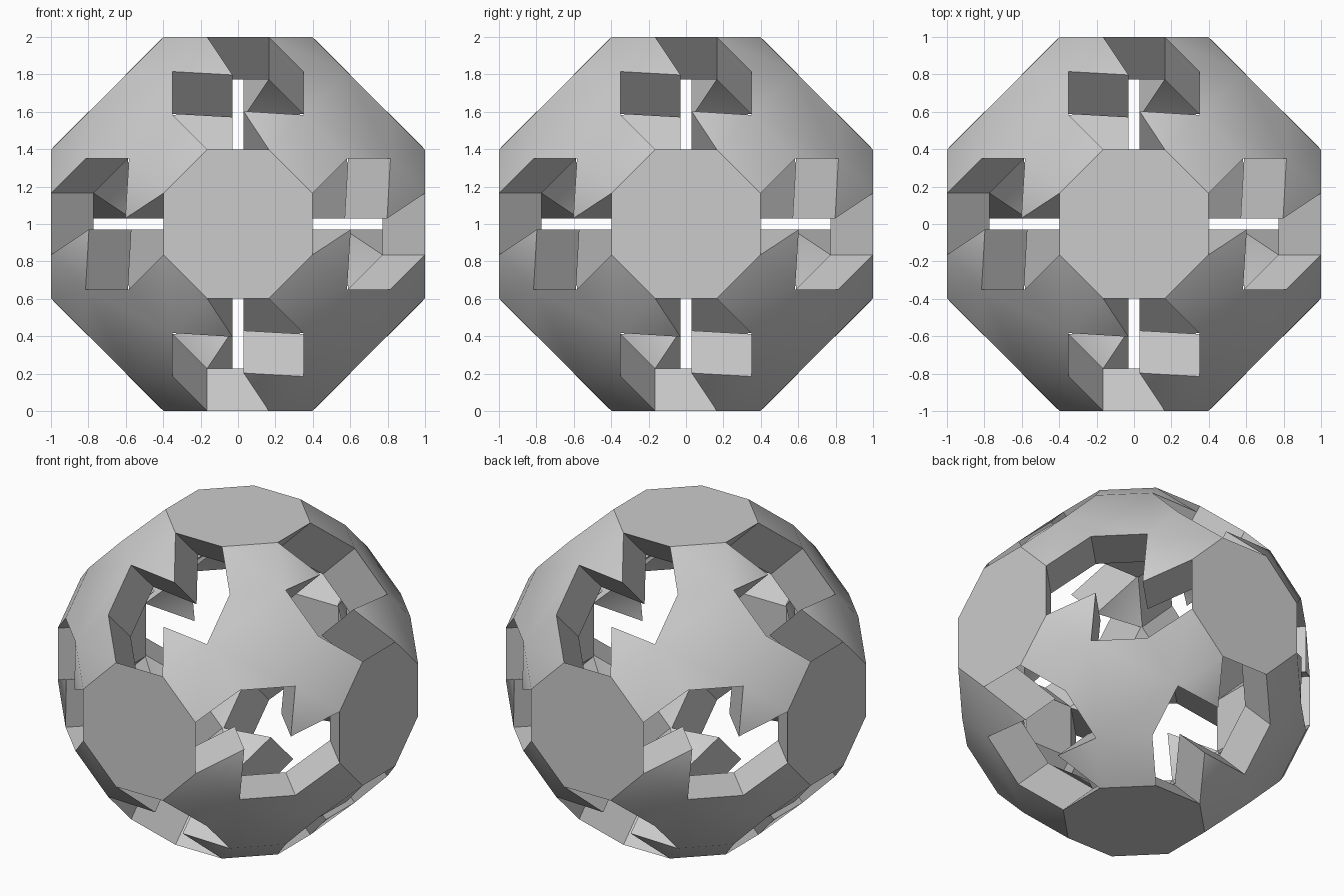
import bpy, bmesh, math
from mathutils import Matrix, Vector

cube = bpy.data.objects.get("Cube")
if cube:
    bpy.data.objects.remove(cube, do_unlink=True)

DEPTH = 0.227            # how far each opening is sunk along its own axis
A, B = 0.398, 0.165      # octagon apothem and half side


def cyc(p, n):
    """Turn a point about the corner diagonal of the (+, +, +) octant."""
    for _ in range(n):
        p = (p[2], p[0], p[1])
    return p


def sink(p):
    """Move a rim point inward, along the axis of the opening it borders."""
    q = Vector(p)
    small = min(range(3), key=lambda i: abs(p[i]))
    for i in range(3):
        if i != small:
            q[i] -= math.copysign(DEPTH, p[i])
    return q


# Rim of one opening along a corner plate: octagon corner, tab, notch, octagon corner
low, tab, notch_a, notch_b, high = (
    (B, 1, A), (0.03, 0.797, 0.603), (0.35, 0.815, 0.583), (0.35, 0.583, 0.815), (B, A, 1))

# One corner plate: centre, three arms, three tabs
plate = [[q for n in range(3) for q in (cyc(notch_b, n), cyc(notch_a, n + 1))]]
for n in range(3):
    plate.append([cyc(p, n) for p in (low, tab, notch_a)])
    plate.append([cyc(high, n), cyc(notch_b, n), cyc(notch_a, n + 1), cyc(low, n + 1)])
flip_y = Matrix.Diagonal((1, -1, 1))
quarter = [Matrix.Rotation(math.pi / 2 * k, 3, 'Z') for k in range(4)]
over = Matrix.Rotation(math.pi, 3, 'X')

bm = bmesh.new()


def add_face(points):
    bm.faces.new([bm.verts.new(p) for p in points])


# Eight corner plates
for turn in quarter:
    for side in (Matrix.Identity(3), over):
        for face in plate:
            add_face([turn @ side @ flip_y @ Vector(p) for p in face])

# Six octagon caps
radius = math.hypot(A, B)
octagon = [Vector((radius * math.cos(math.pi / 8 * (2 * k + 1)),
                   radius * math.sin(math.pi / 8 * (2 * k + 1)), 1)) for k in range(8)]
tip = Matrix.Rotation(math.pi / 2, 3, 'X')
for turn in [t @ tip for t in quarter] + [Matrix.Identity(3), over]:
    add_face([turn @ p for p in octagon])

bmesh.ops.remove_doubles(bm, verts=bm.verts[:], dist=0.004)

# Inner skin and the walls of the twelve openings
outer_faces = bm.faces[:]
rim = [e for e in bm.edges if e.is_boundary]
inner = {v: bm.verts.new(sink(v.co)) for v in bm.verts[:]}
for face in outer_faces:
    bm.faces.new([inner[v] for v in reversed(face.verts)])
for edge in rim:
    a, b = edge.verts
    bm.faces.new((a, b, inner[b], inner[a]))
bmesh.ops.recalc_face_normals(bm, faces=bm.faces[:])
bmesh.ops.translate(bm, verts=bm.verts[:], vec=(0, 0, 1))

mesh = bpy.data.meshes.new("pierced_ball")
bm.to_mesh(mesh)
bm.free()
ball = bpy.data.objects.new("pierced_ball", mesh)
bpy.context.collection.objects.link(ball)

# Plain grey
grey = bpy.data.materials.new("plain_grey")
grey.use_nodes = True
colour = (0.6, 0.6, 0.6, 1)
grey.diffuse_color = colour
grey.node_tree.nodes["Principled BSDF"].inputs["Base Color"].default_value = colour
mesh.materials.append(grey)

bpy.context.view_layer.objects.active = ball
ball.select_set(True)
bpy.ops.object.shade_smooth_by_angle(angle=math.radians(32))
